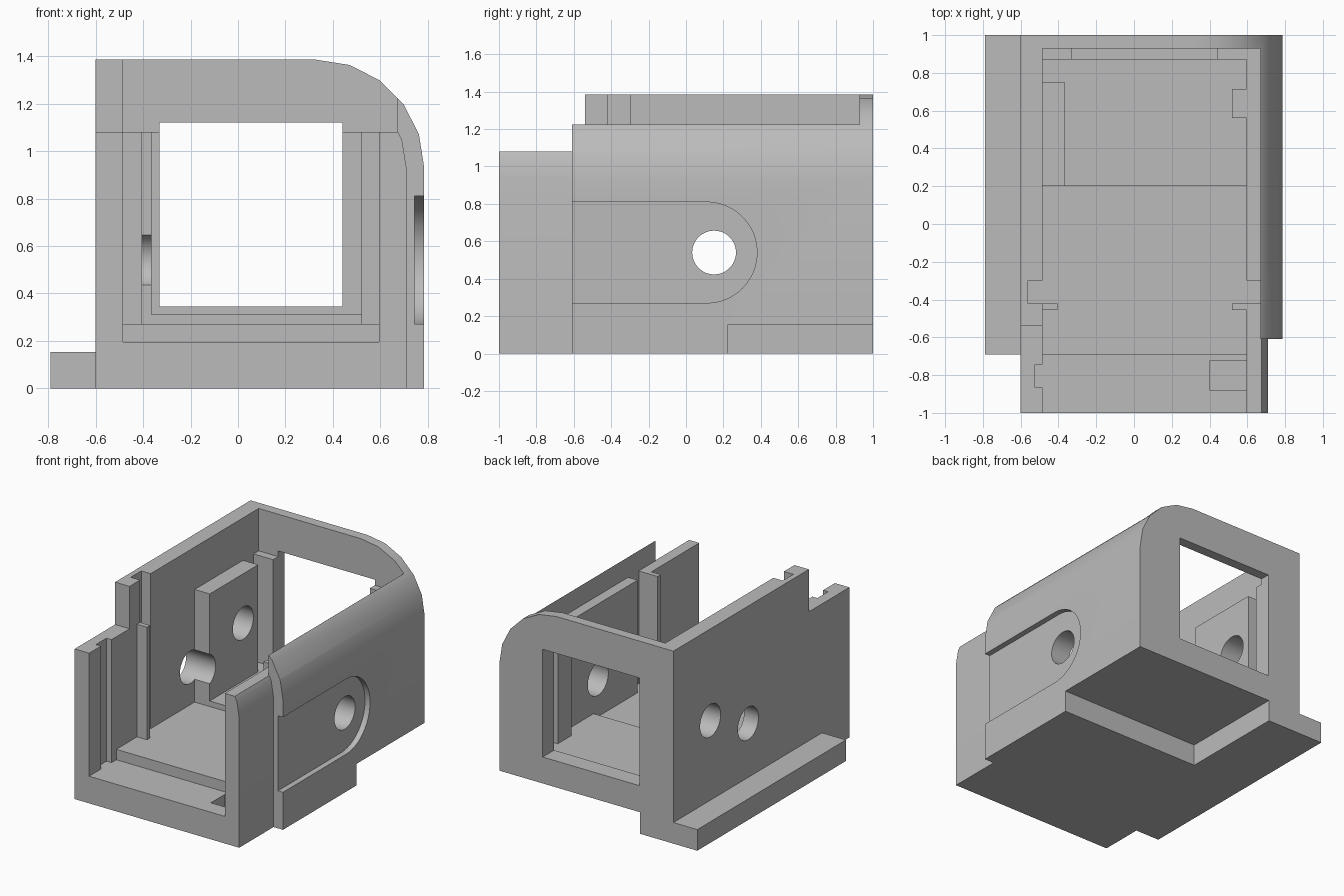
import bpy, bmesh, math
from mathutils import Matrix

cube = bpy.data.objects.get("Cube")
if cube:
    bpy.data.objects.remove(cube, do_unlink=True)

grey = bpy.data.materials.new("plain_grey")
grey.use_nodes = True
colour = (0.5, 0.5, 0.5, 1)
grey.diffuse_color = colour
grey.node_tree.nodes["Principled BSDF"].inputs["Base Color"].default_value = colour


def make(name, bm):
    bmesh.ops.recalc_face_normals(bm, faces=bm.faces)
    mesh = bpy.data.meshes.new(name)
    bm.to_mesh(mesh)
    bm.free()
    mesh.materials.append(grey)
    ob = bpy.data.objects.new(name, mesh)
    bpy.context.collection.objects.link(ob)
    return ob


def box(name, x, y, z):
    bm = bmesh.new()
    bmesh.ops.create_cube(bm, size=1)
    for v in bm.verts:
        v.co = [a[0] if c < 0 else a[1] for a, c in zip((x, y, z), v.co)]
    return make(name, bm)


def prism(name, points, y0, y1):
    bm = bmesh.new()
    face = bm.faces.new([bm.verts.new((x, y0, z)) for x, z in points])
    new = bmesh.ops.extrude_face_region(bm, geom=[face])["geom"]
    for v in new:
        if isinstance(v, bmesh.types.BMVert):
            v.co.y = y1
    return make(name, bm)


def cylinder(name, x0, x1, y, z, r):
    bm = bmesh.new()
    place = Matrix.Translation(((x0 + x1) / 2, y, z)) @ Matrix.Rotation(math.pi / 2, 4, "Y")
    bmesh.ops.create_cone(bm, cap_ends=True, segments=48, radius1=r, radius2=r,
                          depth=x1 - x0, matrix=place)
    return make(name, bm)


def arc(r):
    return [(0.33 + r * math.cos(math.radians(a)), 0.93 + r * math.sin(math.radians(a)))
            for a in range(0, 91, 18)]


def apply(other, operation):
    mod = body.modifiers.new(operation, "BOOLEAN")
    mod.operation = operation
    mod.solver = "EXACT"
    mod.object = other
    bpy.context.view_layer.objects.active = body
    bpy.ops.object.modifier_apply(modifier=mod.name)
    bpy.data.objects.remove(other, do_unlink=True)


def cut(other):
    apply(other, "DIFFERENCE")


def add(other):
    apply(other, "UNION")


# Outer shell with one rounded top edge
body = prism("housing_body", [(-0.6, 0), (0.785, 0)] + arc(0.455) + [(-0.6, 1.385)], -1, 1)

# Narrower front end
cut(prism("front_trim", [(0.71, -0.1)] + arc(0.38) + [(0.33, 1.6), (1, 1.6), (1, -0.1)],
          -1.1, -0.61))

# Open top, lowered front and lid ledge
for x, y, z in [
    ((-1, 0.5), -0.54, 1.08),
    ((0.4, 1), -0.61, 1.08),
    ((-0.485, 1), 0.928, 1.225),
    ((-0.485, 0.67), 0.928, 1.08),
]:
    cut(box("top_opening", x, (-1.1, y), (z, 2)))

# Stepped inner cavity
for y, z in [((-1.1, -0.69), 0.195), ((-0.75, 0.2), 0.27), ((0.1, 0.87), 0.31)]:
    cut(box("cavity", (-0.485, 0.595), y, (z, 2)))

# Back window and notch under the back
cut(box("window", (-0.33, 0.44), (0.7, 1.2), (0.345, 1.12)))
cut(box("base_notch", (-0.335, 1), (0.225, 1.2), (-0.1, 0.155)))

# Wall grooves and floor pocket
cut(box("left_groove", (-0.56, -0.4), (-0.42, -0.3), (0.27, 2)))
cut(box("right_groove", (0.5, 0.67), (-0.42, -0.3), (0.27, 1.15)))
cut(box("front_groove", (-0.525, -0.4), (-0.865, -0.745), (0.195, 2)))
cut(box("floor_pocket", (0.4, 0.595), (-0.88, -0.725), (0.09, 0.25)))

# Inner ribs, post, mounting plate and side rail
add(box("left_rib", (-0.52, -0.405), (-0.455, -0.42), (0.23, 1.08)))
add(box("right_rib", (0.52, 0.63), (-0.455, -0.42), (0.23, 1.08)))
add(box("right_post", (0.52, 0.63), (0.56, 0.715), (0.25, 1.08)))
add(box("mounting_plate", (-0.52, -0.365), (0.2, 0.75), (0.25, 1.08)))
add(box("side_rail", (-0.79, -0.55), (-0.69, 1), (0, 0.152)))

# Round-ended recess on the outer side
cut(box("recess_slot", (0.745, 1), (-0.8, 0.11), (0.27, 0.81)))
cut(cylinder("recess_end", 0.745, 1, 0.11, 0.54, 0.27))

# Screw holes
cut(cylinder("through_hole", -1, 1, 0.15, 0.54, 0.117))
cut(cylinder("left_hole", -1, 0, 0.58, 0.725, 0.117))

bpy.ops.object.select_all(action="DESELECT")
body.select_set(True)
bpy.context.view_layer.objects.active = body
bpy.ops.object.shade_smooth_by_angle(angle=math.radians(30))
